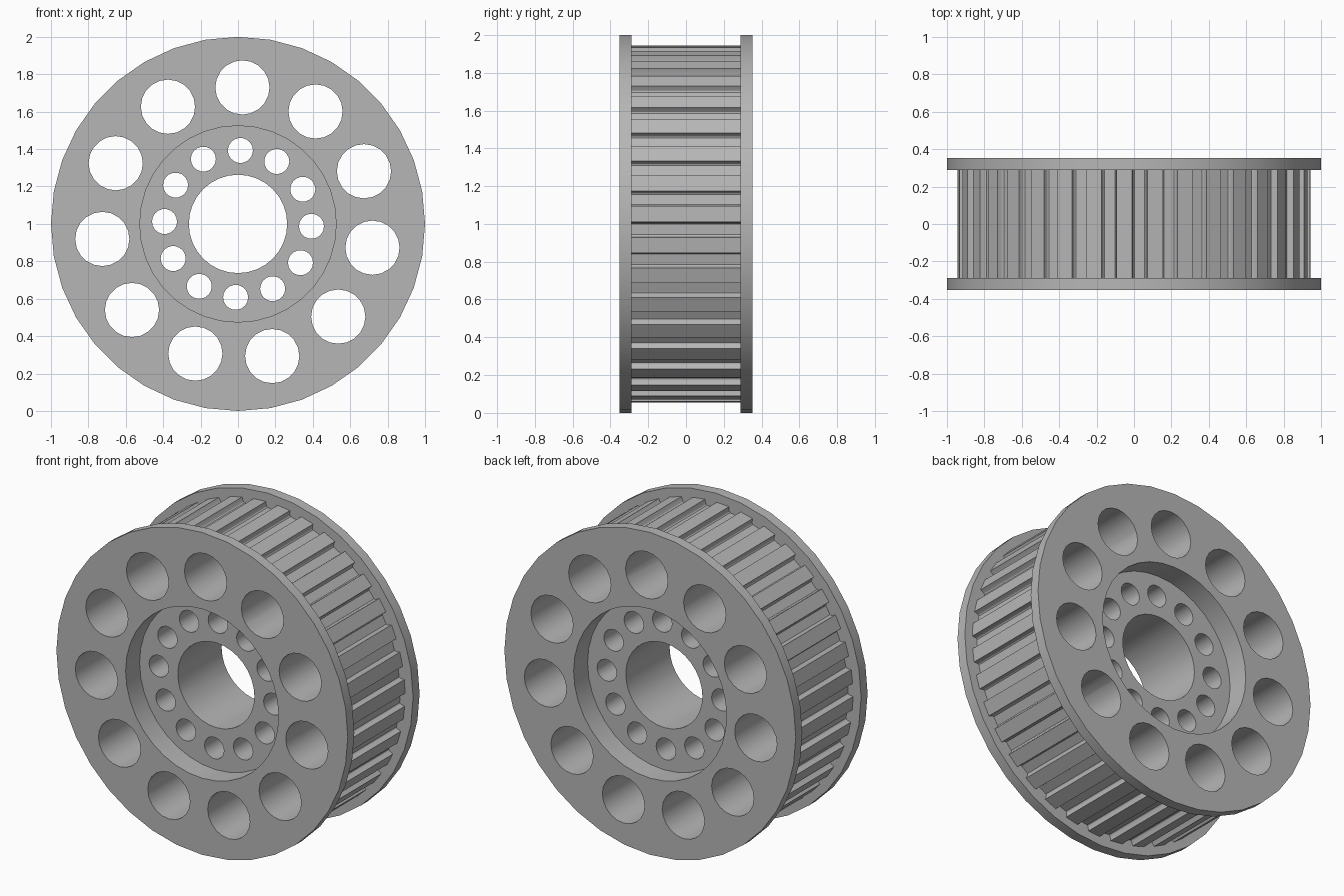
import bpy
import bmesh
from math import sin, cos, radians, pi

cube = bpy.data.objects.get("Cube")
if cube:
    bpy.data.objects.remove(cube, do_unlink=True)

HALF_WIDTH = 0.352      # outer face of each flange
FLANGE_INNER = 0.288    # inner face of each flange
TURN = radians(88.15)   # angle of the first groove and first holes
RECESS_DEPTH = 0.137
TEETH = 36

steel = bpy.data.materials.new("plain grey")
steel.use_nodes = True
grey = (0.47, 0.47, 0.47, 1)
steel.diffuse_color = grey
steel.node_tree.nodes["Principled BSDF"].inputs["Base Color"].default_value = grey


def circle(radius, sides, x=0, z=0):
    return [(x + radius * cos(2 * pi * i / sides), z + radius * sin(2 * pi * i / sides))
            for i in range(sides)]


def hole_ring(count, ring_radius, radius, sides):
    return [circle(radius, sides,
                   ring_radius * cos(TURN + 2 * pi * i / count),
                   ring_radius * sin(TURN + 2 * pi * i / count))
            for i in range(count)]


def prisms(name, parts):
    """One mesh of outlines (x, z), each extruded from y0 to y1."""
    bm = bmesh.new()
    for outline, y0, y1 in parts:
        face = bm.faces.new([bm.verts.new((x, y0, z + 1)) for x, z in outline])
        grown = bmesh.ops.extrude_face_region(bm, geom=[face], use_keep_orig=True)
        moved = [v for v in grown["geom"] if isinstance(v, bmesh.types.BMVert)]
        bmesh.ops.translate(bm, verts=moved, vec=(0, y1 - y0, 0))
    bmesh.ops.recalc_face_normals(bm, faces=bm.faces)
    mesh = bpy.data.meshes.new(name)
    bm.to_mesh(mesh)
    bm.free()
    mesh.materials.append(steel)
    obj = bpy.data.objects.new(name, mesh)
    bpy.context.collection.objects.link(obj)
    return obj


# Toothed rim outline: filleted grooves between flat-topped teeth
groove = [(2.45, 0.945), (2.3, 0.924), (2.12, 0.915), (1.75, 0.910)]
half_groove = [(-a, r) for a, r in groove]
groove_profile = half_groove + [(-a, r) for a, r in reversed(half_groove)]
rim_outline = []
for i in range(TEETH):
    centre = TURN + 2 * pi * i / TEETH
    rim_outline += [(r * cos(centre + radians(a)), r * sin(centre + radians(a)))
                    for a, r in groove_profile]

pulley = prisms("toothed_pulley", [(rim_outline, -FLANGE_INNER - 0.03, FLANGE_INNER + 0.03)])

# Flanges on both ends
flanges = prisms("flanges", [(circle(1, 36), s * FLANGE_INNER, s * HALF_WIDTH)
                             for s in (-1, 1)])

# Hub recesses on both ends
recesses = prisms("recess_cutter", [(circle(0.525, 36), s * (HALF_WIDTH - RECESS_DEPTH), s * 0.5)
                                    for s in (-1, 1)])

# Centre bore, large lightening holes and small bolt holes
hole_outlines = [circle(0.263, 32)]
hole_outlines += hole_ring(11, 0.73, 0.145, 20)
hole_outlines += hole_ring(12, 0.393, 0.067, 18)
holes = prisms("hole_cutter", [(o, -0.6, 0.6) for o in hole_outlines])

for tool, operation in ((flanges, 'UNION'), (recesses, 'DIFFERENCE'), (holes, 'DIFFERENCE')):
    mod = pulley.modifiers.new(tool.name, 'BOOLEAN')
    mod.object = tool
    mod.operation = operation
    mod.solver = 'EXACT'

# Apply the cuts, then drop the helpers
bpy.ops.object.select_all(action='DESELECT')
bpy.context.view_layer.objects.active = pulley
pulley.select_set(True)
for mod in list(pulley.modifiers):
    bpy.ops.object.modifier_apply(modifier=mod.name)
for tool in (flanges, recesses, holes):
    bpy.data.objects.remove(tool, do_unlink=True)

bpy.ops.object.shade_smooth_by_angle(angle=radians(25))
